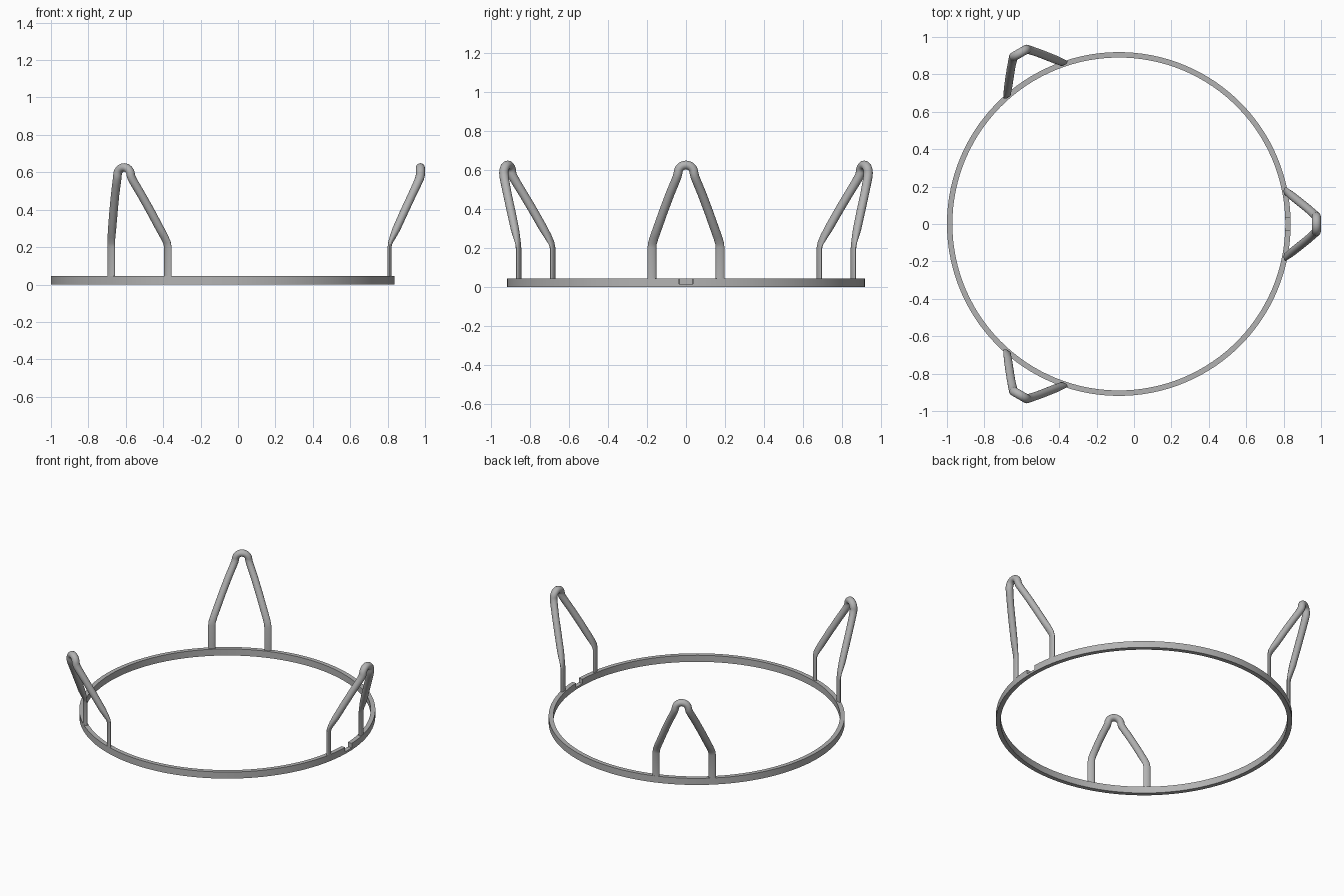
import bpy, bmesh, math
from mathutils import Vector, Matrix

if "Cube" in bpy.data.objects:
    bpy.data.objects.remove(bpy.data.objects["Cube"])

CENTRE = Vector((-0.081, 0, 0))
R_OUT, R_IN, RING_H = 0.919, 0.890, 0.045
NOTCH_H, NOTCH_A = 0.015, 0.035 / 0.905

grey = bpy.data.materials.new("steel grey")
grey.diffuse_color = (0.45, 0.45, 0.45, 1)
grey.use_nodes = True
grey.node_tree.nodes["Principled BSDF"].inputs["Base Color"].default_value = grey.diffuse_color


def sweep(bm, sections):
    """Skin a list of equal-length point loops and cap both ends."""
    loops = [[bm.verts.new(p) for p in s] for s in sections]
    n = len(loops[0])
    for a, b in zip(loops, loops[1:]):
        for i in range(n):
            j = (i + 1) % n
            bm.faces.new((a[i], a[j], b[j], b[i]))
    bm.faces.new(loops[0])
    bm.faces.new(loops[-1])


def finish(bm, name):
    bmesh.ops.recalc_face_normals(bm, faces=bm.faces[:])
    mesh = bpy.data.meshes.new(name)
    bm.to_mesh(mesh)
    bm.free()
    mesh.materials.append(grey)
    ob = bpy.data.objects.new(name, mesh)
    bpy.context.collection.objects.link(ob)
    ob.location = CENTRE
    bpy.ops.object.select_all(action='DESELECT')
    ob.select_set(True)
    bpy.context.view_layer.objects.active = ob
    bpy.ops.object.shade_smooth_by_angle(angle=math.radians(35))
    return ob


def arc_band(bm, start, end, height, steps):
    profile = [(R_IN, 0), (R_OUT, 0), (R_OUT, height), (R_IN, height)]
    angles = [start + (end - start) * i / steps for i in range(steps + 1)]
    sweep(bm, [[(r * math.cos(a), r * math.sin(a), z) for r, z in profile]
               for a in angles])


# Base ring, with a shallow notch under one prong
bm = bmesh.new()
arc_band(bm, NOTCH_A, 2 * math.pi - NOTCH_A, RING_H, 120)
finish(bm, "base_ring")
bm = bmesh.new()
arc_band(bm, -NOTCH_A, NOTCH_A, NOTCH_H, 3)
finish(bm, "notch_bridge")

# Half of the prong wire: radius from centre, sideways, height, radial half-thickness
half = [(0.891, 0.175, 0.030, 0.010), (0.891, 0.175, 0.200, 0.010),
        (0.896, 0.172, 0.225, 0.012), (0.910, 0.162, 0.258, 0.017),
        (0.928, 0.148, 0.297, 0.021), (0.970, 0.115, 0.390, 0.022),
        (1.012, 0.081, 0.480, 0.022), (1.040, 0.056, 0.540, 0.023),
        (1.052, 0.045, 0.568, 0.024)]
# Rounded top bend
for i in range(7):
    a = math.radians(15 * i)
    half.append((1.056, 0.041 * math.cos(a), 0.585 + 0.041 * math.sin(a), 0.024))
path = half + [(x, -y, z, t) for x, y, z, t in reversed(half[:-1])]


def prong(name, angle):
    pts = [Vector(p[:3]) for p in path]
    sections = []
    for i, p in enumerate(pts):
        tan = (pts[min(i + 1, len(pts) - 1)] - pts[max(i - 1, 0)]).normalized()
        out = Vector((1, 0, 0))
        out = (out - tan * out.dot(tan)).normalized()
        side = tan.cross(out)
        sections.append([p + out * path[i][3] * math.cos(k * math.tau / 20)
                         + side * 0.0225 * math.sin(k * math.tau / 20)
                         for k in range(20)])
    bm = bmesh.new()
    sweep(bm, sections)
    bm.transform(Matrix.Rotation(angle, 4, 'Z'))
    finish(bm, name)


# Three bent wire prongs around the ring
for name, deg in (("right_prong", 0), ("back_prong", 120), ("front_prong", 240)):
    prong(name, math.radians(deg))
